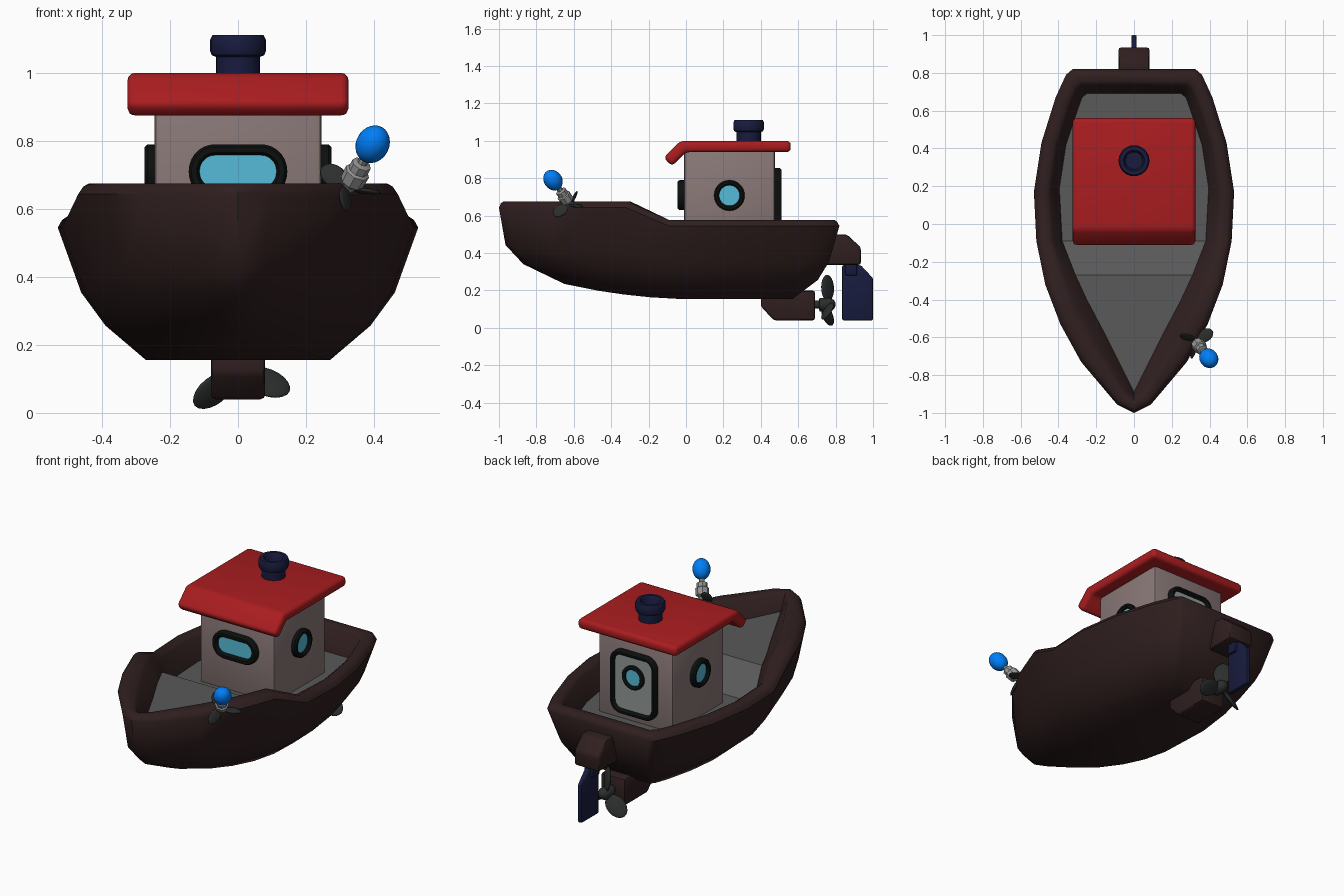
import bpy, bmesh
from math import sin, cos, pi, radians
from mathutils import Vector, Matrix

if "Cube" in bpy.data.objects:
    bpy.data.objects.remove(bpy.data.objects["Cube"])

COLORS = dict(hull=(.03, .014, .014), red=(.4, .012, .014), wall=(.25, .19, .185), navy=(.009, .011, .048),
              black=(.004, .005, .005), glass=(.09, .5, .68), blue=(.0, .21, .95),
              door=(.28, .32, .31), deck=(.1, .1, .1), metal=(.025, .027, .027), grey=(.3, .3, .3))
MATS = {}


def finish(name, bm, color=None, bevel=0, segs=2, angle=40):
    bmesh.ops.recalc_face_normals(bm, faces=bm.faces)
    if bevel:
        edges = [e for e in bm.edges if e.calc_face_angle(0) > radians(20)]
        bmesh.ops.bevel(bm, geom=edges, offset=bevel, segments=segs, profile=.5, affect='EDGES')
    me = bpy.data.meshes.new(name)
    bm.to_mesh(me)
    bm.free()
    ob = bpy.data.objects.new(name, me)
    bpy.context.collection.objects.link(ob)
    if color:
        if color not in MATS:
            MATS[color] = bpy.data.materials.new(color)
            MATS[color].diffuse_color = (*COLORS[color], 1)
        me.materials.append(MATS[color])
    bpy.ops.object.select_all(action='DESELECT')
    ob.select_set(True)
    bpy.context.view_layer.objects.active = ob
    bpy.ops.object.shade_smooth_by_angle(angle=radians(angle))
    return ob


def loft(name, loops, color=None, caps=(True, True), closed=False, **kw):
    """Skin a list of equal-length closed loops; caps are cross strips."""
    bm = bmesh.new()
    rings = [[bm.verts.new(p) for p in loop] for loop in loops]
    n = len(rings[0])
    pairs = list(zip(rings, rings[1:])) + ([(rings[-1], rings[0])] if closed else [])
    for a, b in pairs:
        for i in range(n):
            bm.faces.new((a[i], a[(i + 1) % n], b[(i + 1) % n], b[i]))
    for ring, use in ((rings[0], caps[0]), (rings[-1], caps[1])):
        if use and not closed:
            for i in range((n + 1) // 2):
                ids = list(dict.fromkeys([i, i + 1, (n - i - 1) % n, (n - i) % n]))
                if len(ids) > 2 and i + 1 <= (n - i - 1):
                    bm.faces.new([ring[k] for k in ids])
    return finish(name, bm, color, **kw)


def side_profile(name, pts, half_width, color, **kw):
    return loft(name, [[(s * half_width, y, z) for y, z in pts] for s in (-1, 1)], color, **kw)


def revolve(name, profile, base, axis, n, color=None, **kw):
    rot = Vector(axis).to_track_quat('Z', 'Y')
    loops = [[Vector(base) + rot @ Vector((r * cos(2 * pi * k / n), r * sin(2 * pi * k / n), h))
              for k in range(n)] for r, h in profile]
    return loft(name, loops, color, **kw)


def rounded_rect(hw, hh, r, n=8):
    pts = []
    for q, (sx, sy) in enumerate(((1, 1), (-1, 1), (-1, -1), (1, -1))):
        for k in range(n):
            a = (q + k / (n - 1)) * pi / 2
            pts.append((sx * (hw - r) + r * cos(a), sy * (hh - r) + r * sin(a)))
    return [p for i, p in enumerate(pts) if (Vector(p) - Vector(pts[i - 1])).length > 1e-5]


def framed_pane(name, hw, hh, r, thick, depth, place, pane):
    def loop(inset, d):
        return [place(u, v, d) for u, v in rounded_rect(hw - inset, hh - inset, r - inset)]
    loft(name + "_frame", [loop(0, -.01), loop(0, depth * .7), loop(.008, depth),
                           loop(thick - .008, depth), loop(thick, depth * .7), loop(thick, -.01)],
         "black", closed=True)
    loft(name + "_pane", [loop(thick - .004, -.01), loop(thick - .004, depth * .4)], pane)


def ellipsoid(name, matrix, color):
    bm = bmesh.new()
    bmesh.ops.create_uvsphere(bm, u_segments=20, v_segments=12, radius=1, matrix=matrix)
    return finish(name, bm, color, angle=60)


def propeller(name, center, axis, up, radius, pitch):
    axis = Vector(axis).normalized()
    for k in range(3):
        d = (Matrix.Rotation(k * 2 * pi / 3, 3, axis) @ Vector(up)).normalized()
        basis = Matrix((d, axis.cross(d), axis)).transposed()
        m = (Matrix.Translation(Vector(center) + d * radius * .57) @ basis.to_4x4()
             @ Matrix.Rotation(radians(pitch), 4, 'X')
             @ Matrix.Diagonal((radius * .45, radius * .32, radius * .08, 1)))
        ellipsoid(f"{name}_blade_{k + 1}", m, "metal")


# Hull: half outlines of the rim and the deck, bow to stern
RIM = [(0, -1), (.09, -.955), (.28, -.73), (.39, -.53), (.47, -.32), (.517, -.09),
       (.53, .17), (.49, .43), (.415, .67), (.36, .79), (.325, .82), (0, .82)]
DECK = [(0, -.89), (.025, -.84), (.16, -.57), (.25, -.40), (.31, -.27), (.38, -.09),
        (.395, .19), (.36, .42), (.30, .6), (.275, .67), (.25, .69), (0, .69)]
KEEL = [(-.65, .235), (-.45, .195), (-.27, .17), (-.08, .155), (.6, .155)]


def keel_z(y):
    for (y0, z0), (y1, z1) in zip(KEEL, KEEL[1:]):
        if y <= y1:
            return z0 + (z1 - z0) * (y - y0) / (y1 - y0)
    return KEEL[-1][1]


def remap(y, lo, hi):
    return lo + (y + 1) / 1.82 * (hi - lo)


def mirrored(half):
    return half + [(-x, y, z) for x, y, z in half[-2:0:-1]]


def sheer(i):
    return .675 if i <= 4 else .577


def deck_z(i):
    return .575 if i <= 4 else .44


loops = []
for t, sx, lo, hi in ((1, .51, -.65, .57), (.74, .735, -.87, .705), (.49, .87, -.965, .765), (0, 1, -1, .82)):
    half = []
    for i, (x, y) in enumerate(RIM):
        top = sheer(i) - .032
        half.append((x * sx, remap(y, lo, hi), top + t * (keel_z(remap(y, -.65, .57)) - top)))
    loops.append(mirrored(half))
for f, drop in ((.09, .01), (.2, 0), (.5, 0), (.65, .015), (1, None)):
    loops.append(mirrored([(a[0] + (b[0] - a[0]) * f, a[1] + (b[1] - a[1]) * f,
                            deck_z(i) - .003 if drop is None else sheer(i) - drop)
                           for i, (a, b) in enumerate(zip(RIM, DECK))]))
loft("hull", loops, "hull", caps=(True, False), angle=45)

# Deck with a slope up to the foredeck
deck = mirrored([(x, y, deck_z(i)) for i, (x, y) in enumerate(DECK)])
loft("deck", [[(x, y, z - .01) for x, y, z in deck], deck], "deck", angle=15)

# Cabin and roof
side_profile("cabin", [(-.01, .43), (.475, .43), (.475, .96), (-.01, .96)], .245, "wall", bevel=.015)
side_profile("roof", [(.56, .94), (.0, .94), (-.075, .865), (-.12, .91), (-.03, 1.0), (.56, 1.0)],
             .325, "red", bevel=.022, segs=3)

# Windows and door
framed_pane("front_window", .145, .08, .078, .032, .035, lambda u, v, d: (u, -.01 - d, .71 + v), "glass")
for s, label in ((1, "right"), (-1, "left")):
    framed_pane(label + "_porthole", .082, .082, .082, .027, .03,
                lambda u, v, d: (s * (.245 + d), .232 + u, .708 + v), "glass")
framed_pane("door", .15, .188, .07, .027, .035, lambda u, v, d: (u, .475 + d, .667 + v), "door")
framed_pane("door_porthole", .07, .07, .07, .022, .02, lambda u, v, d: (u, .489 + d, .71 + v), "glass")

# Funnel
revolve("funnel", [(.065, .95), (.065, 1.047), (.077, 1.052), (.082, 1.064), (.082, 1.097), (.075, 1.112),
                   (.056, 1.112), (.047, 1.10), (.045, 1.01)], (0, .335, 0), (0, 0, 1), 24, "navy")

# Stern gear: bracket, rudder, skeg and propeller
side_profile("rudder_bracket", [(.74, .337), (.935, .337), (.935, .43), (.86, .5), (.74, .5)], .082, "hull",
             bevel=.014)
side_profile("rudder", [(.835, .04), (1, .04), (1, .265), (.935, .335), (.835, .335)], .014, "navy", bevel=.008)
side_profile("rudder_post", [(.85, .28), (.915, .28), (.915, .36), (.85, .36)], .03, "navy", bevel=.008)
side_profile("skeg", [(.40, .2), (.40, .115), (.47, .04), (.69, .04), (.69, .2)], .08, "hull", bevel=.014)
revolve("propeller_hub", [(.022, 0), (.022, .03), (.036, .035), (.036, .09), (.025, .11), (.008, .12)],
        (0, .68, .125), (0, 1, 0), 16, "metal")
propeller("propeller", (0, .757, .123), (0, 1, 0), (-.15, 0, .98), .16, -40)

# Bow lamp: finned stem with an egg-shaped bulb
AXIS = Vector((.07, -.09, .13)).normalized()
BASE = Vector((.325, -.62, .66))
revolve("lamp_stem", [(.015, -.01), (.022, .015), (.036, .025), (.038, .065), (.03, .07), (.03, .095),
                      (.015, .1), (.015, .14)], BASE, AXIS, 8, "grey", angle=30)
propeller("lamp_fin", BASE, AXIS, (-.06, .03, .052), .105, -40)
ellipsoid("lamp_bulb", Matrix.Translation((.396, -.711, .79)) @ AXIS.to_track_quat('Z', 'Y').to_matrix().to_4x4()
          @ Matrix.Diagonal((.049, .049, .06, 1)), "blue")

for m in bpy.data.materials:
    if m.users and not m.is_grease_pencil:
        m.use_nodes = True
        m.node_tree.nodes["Principled BSDF"].inputs["Base Color"].default_value = m.diffuse_color
